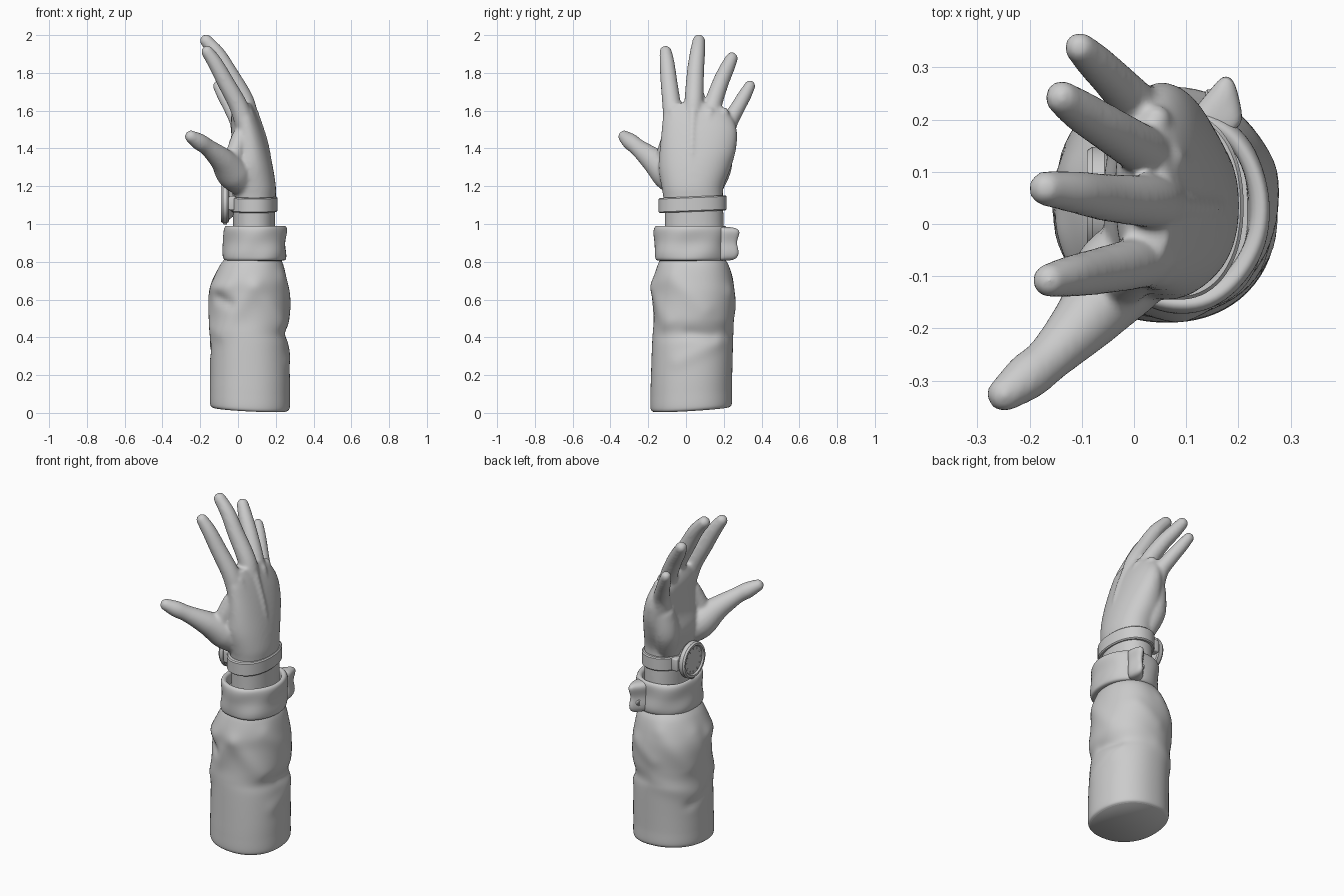
import bpy, bmesh, math
from mathutils import Vector

if "Cube" in bpy.data.objects:
    bpy.data.objects.remove(bpy.data.objects["Cube"])

N = 72


def spline(rows, steps):
    """Catmull-Rom through rows of numbers."""
    out = []
    for i in range(len(rows) - 1):
        a, b, c, d = (rows[max(0, min(len(rows) - 1, i + k))] for k in (-1, 0, 1, 2))
        for s in range(steps):
            t = s / steps
            out.append([0.5 * (2 * q + (r - p) * t + (2 * p - 5 * q + 4 * r - s4) * t * t
                               + (3 * q - p - 3 * r + s4) * t ** 3)
                        for p, q, r, s4 in zip(a, b, c, d)])
    return out + [list(rows[-1])]


def skin(bm, rings):
    """Bridge a list of point rings and cap both ends."""
    vs = [[bm.verts.new(p) for p in r] for r in rings]
    n = len(vs[0])
    for a, b in zip(vs, vs[1:]):
        for i in range(n):
            bm.faces.new((a[i], a[(i + 1) % n], b[(i + 1) % n], b[i]))
    bm.faces.new(vs[0][::-1])
    bm.faces.new(vs[-1])


def finish(name, bm, angle=40):
    bmesh.ops.recalc_face_normals(bm, faces=bm.faces)
    me = bpy.data.meshes.new(name)
    bm.to_mesh(me)
    bm.free()
    for p in me.polygons:
        p.use_smooth = True
    me.set_sharp_from_angle(angle=math.radians(angle))
    ob = bpy.data.objects.new(name, me)
    bpy.context.collection.objects.link(ob)
    return ob


def oval(row, bulge=None, power=2.2):
    """Horizontal ring from (z, x0, x1, y0, y1)."""
    z, x0, x1, y0, y1 = row
    pts = []
    for i in range(N):
        a = 2 * math.pi * i / N
        c, s = math.cos(a), math.sin(a)
        k = (abs(c) ** power + abs(s) ** power) ** (-1 / power)
        b = bulge(math.degrees(a), z) if bulge else 0
        pts.append(Vector(((x0 + x1) / 2 + c * (k * (x1 - x0) / 2 + b),
                           (y0 + y1) / 2 + s * (k * (y1 - y0) / 2 + b), z)))
    return pts


def tube(bm, rows, n=20):
    """Round-ended tube through (x, y, z, radius)."""
    path = spline(rows, 8)
    pts = [Vector(p[:3]) for p in path]
    rings = []
    for i, p in enumerate(pts):
        t = (pts[min(i + 1, len(pts) - 1)] - pts[max(i - 1, 0)]).normalized()
        u = t.cross(Vector((0, 1, 0.3))).normalized()
        v = t.cross(u)
        caps = {0: (-.99, -.9, -.7, -.4, 0), len(pts) - 1: (0, .35, .6, .8, .93, .99)}
        for h in caps.get(i, (0,)):
            r = path[i][3] * math.sqrt(1 - h * h)
            rings.append([p + t * h * path[i][3] + u * r * math.cos(2 * math.pi * j / n)
                          + v * r * math.sin(2 * math.pi * j / n) for j in range(n)])
    skin(bm, rings)


def box(name, loc, size, bevel, rot=0):
    bm = bmesh.new()
    bmesh.ops.create_cube(bm, size=1)
    for v in bm.verts:
        v.co = Vector([a * b for a, b in zip(v.co, size)])
    bmesh.ops.bevel(bm, geom=bm.edges[:], offset=bevel, segments=3, profile=0.5, affect='EDGES')
    ob = finish(name, bm)
    ob.location = loc
    ob.rotation_euler.x = rot
    return ob


def lathe_x(name, profile, cy, cz, n=48):
    """Turned part around the x axis from (x, radius)."""
    bm = bmesh.new()
    skin(bm, [[(x, cy + r * math.cos(2 * math.pi * i / n), cz + r * math.sin(2 * math.pi * i / n))
               for i in range(n)] for x, r in profile])
    return finish(name, bm, 30)


# Cloth folds: start angle, start z, end angle, end z, height, width
FOLDS = [(-85, .66, -135, .42, .009, .05), (-80, .66, -40, .48, .009, .05),
         (-165, .67, -125, .66, .01, .04), (-140, .61, -120, .58, -.012, .03),
         (-30, .72, 15, .55, .008, .05), (-20, .27, 35, .36, .006, .04),
         (-5, .42, 30, .4, -.006, .03), (110, .72, 150, .52, .008, .05),
         (165, .7, 195, .45, .008, .05), (95, .42, 160, .34, .006, .05),
         (150, .27, 185, .33, -.007, .03), (60, .64, 95, .55, .006, .04)]


def folds(deg, z):
    total = 0
    for a0, z0, a1, z1, h, w in FOLDS:
        d = Vector(((a1 - a0) * .0037, z1 - z0))
        rel = (deg - a0 + 180 - (a1 - a0) / 2) % 360 - 180 + (a1 - a0) / 2
        p = Vector((rel * .0037, z - z0))
        t = max(0, min(1, p.dot(d) / d.length_squared))
        total += h * math.exp(-((p - d * t).length / w) ** 2)
    return total - .002


# Sleeve with a slanted flat bottom
sleeve = [(0, -.138, .262, -.178, .233), (.02, -.15, .276, -.19, .245), (.1, -.151, .277, -.19, .245),
          (.2, -.15, .276, -.187, .247), (.35, -.15, .268, -.182, .25), (.42, -.15, .257, -.178, .247),
          (.5, -.15, .273, -.172, .255), (.62, -.15, .27, -.172, .26), (.7, -.134, .26, -.174, .25),
          (.78, -.098, .243, -.153, .228), (.83, -.06, .22, -.13, .195)]
bm = bmesh.new()
rings = [oval(r, folds) for r in spline(sleeve, 9)]
for ring in rings:
    for p in ring:
        p.z += max(0, 1 - p.z / .5) * (.02 - .05 * (p.x - .06) + .06 * (p.y - .03))
skin(bm, rings)
finish("sleeve", bm, 60)


# Rolled cuff, open at the top around the wrist
def cuff_wave(deg, z):
    a = math.radians(deg)
    return .002 * math.sin(3 * a + 20 * z) + .002 * math.sin(5 * a - 30 * z)


cuff = [(.805, -.05, .22, -.13, .19), (.81, -.072, .25, -.16, .21), (.84, -.08, .257, -.167, .218),
        (.9, -.077, .253, -.165, .217), (.96, -.078, .258, -.168, .22), (.985, -.072, .252, -.162, .213),
        (.99, -.06, .238, -.148, .2), (.975, -.047, .222, -.133, .19), (.92, -.045, .22, -.13, .188)]
bm = bmesh.new()
skin(bm, [oval(r, cuff_wave) for r in spline(cuff, 5)])
finish("cuff", bm, 60)

# Cuff tab: pinched wedge of cloth with a button
bm = bmesh.new()
tab = []
for z, s in ((.805, .6), (.82, .95), (.86, 1), (.9, .85), (.94, 1), (.97, 1.05), (.985, .65)):
    tab.append([(.155 + x * s, .17 + y * s, z) for x, y in
                ((-.07, 0), (-.04, .05), (-.005, .09), (.015, .115), (.037, .108), (.048, .06), (.06, 0))])
skin(bm, tab)
ob = finish("cuff_tab", bm, 80)
m = ob.modifiers.new("soft", 'SUBSURF')
m.levels = m.render_levels = 2
lathe_x("tab_button", [(.16, .018), (.141, .018), (.137, .014), (.139, .01)], .24, .87, 24)

# Hand: palm, fingers and thumb fused into one skin
bm = bmesh.new()
palm = [(.9, -.025, .195, -.11, .2), (1.05, -.027, .197, -.112, .198), (1.14, -.03, .2, -.12, .195),
        (1.2, -.04, .2, -.13, .2), (1.3, -.06, .185, -.145, .238), (1.4, -.04, .162, -.138, .265),
        (1.5, -.035, .132, -.128, .268), (1.58, -.035, .1, -.118, .23), (1.64, -.015, .07, -.08, .15)]
skin(bm, [oval(r) for r in spline(palm, 5)])
DIGITS = {
    "index": [(.045, -.065, 1.5, .054), (.005, -.075, 1.62, .05), (-.065, -.09, 1.75, .045),
              (-.12, -.1, 1.85, .04), (-.162, -.108, 1.912, .033)],
    "middle": [(.058, .035, 1.52, .056), (.035, .042, 1.65, .051), (-.048, .05, 1.8, .046),
               (-.108, .06, 1.9, .041), (-.168, .068, 1.97, .034)],
    "ring": [(.045, .12, 1.5, .056), (.018, .14, 1.62, .049), (-.045, .18, 1.74, .044),
             (-.1, .215, 1.82, .04), (-.138, .242, 1.877, .033)],
    "little": [(.025, .19, 1.42, .06), (.005, .225, 1.53, .047), (-.035, .27, 1.61, .04),
               (-.075, .31, 1.68, .036), (-.104, .338, 1.731, .03)],
    "thumb": [(.045, -.04, 1.2, .07), (-.025, -.095, 1.27, .09), (-.085, -.175, 1.34, .066),
              (-.16, -.255, 1.405, .046), (-.205, -.293, 1.435, .045), (-.248, -.326, 1.462, .034)]}
for rows in DIGITS.values():
    tube(bm, rows)
# Tendon ridges on the back of the hand
for y, x in ((-.065, .058), (.037, .085), (.125, .075), (.2, .048)):
    tube(bm, [(.172, .04 + (y - .05) * .35, 1.25, .018),
              (.147 - abs(y - .05) * .2, .04 + (y - .05) * .7, 1.42, .019), (x - .005, y, 1.59, .028)])
# Web between thumb and index, and heel of the palm
tube(bm, [(-.02, -.1, 1.28, .055), (-.02, -.11, 1.36, .048), (.015, -.08, 1.46, .048)])
tube(bm, [(.03, .14, 1.2, .06), (.01, .17, 1.3, .072), (.01, .19, 1.42, .06)])
hand = finish("hand", bm)
m = hand.modifiers.new("fuse", 'REMESH')
m.mode = 'VOXEL'
m.voxel_size = .009
m.use_smooth_shade = True
m = hand.modifiers.new("relax", 'SMOOTH')
m.factor = .5
m.iterations = 7

# Watch strap, slightly tilted
bm = bmesh.new()
outer, mid, inner = (-.04, .21, -.145, .215), (-.034, .204, -.139, .209), (-.02, .19, -.11, .19)
rings = [oval((z, *e)) for z, e in ((1.065, inner), (1.065, mid), (1.071, outer),
                                    (1.139, outer), (1.145, mid), (1.145, inner))]
for ring in rings:
    for p in ring:
        p.z += .04 * (p.y - .035)
skin(bm, rings)
finish("watch_strap", bm)

# Watch case, dial marks, lugs and crown on the palm side
WY, WZ = .043, 1.11
lathe_x("watch_case", [(-.025, .07), (-.045, .085), (-.05, .1), (-.057, .105), (-.08, .105), (-.09, .098),
                       (-.09, .086), (-.081, .08), (-.079, .06), (-.079, .01)], WY, WZ)
for i in range(12):
    a = math.pi * i / 6
    box("dial_mark", (-.08, WY + .07 * math.sin(a), WZ + .07 * math.cos(a)), (.006, .006, .014), .001, -a)
for s in (-1, 1):
    box("watch_lug", (-.03, WY + s * .09, WZ), (.04, .05, .075), .008)
box("watch_crown", (-.068, WY, WZ - .105), (.022, .026, .014), .004)
